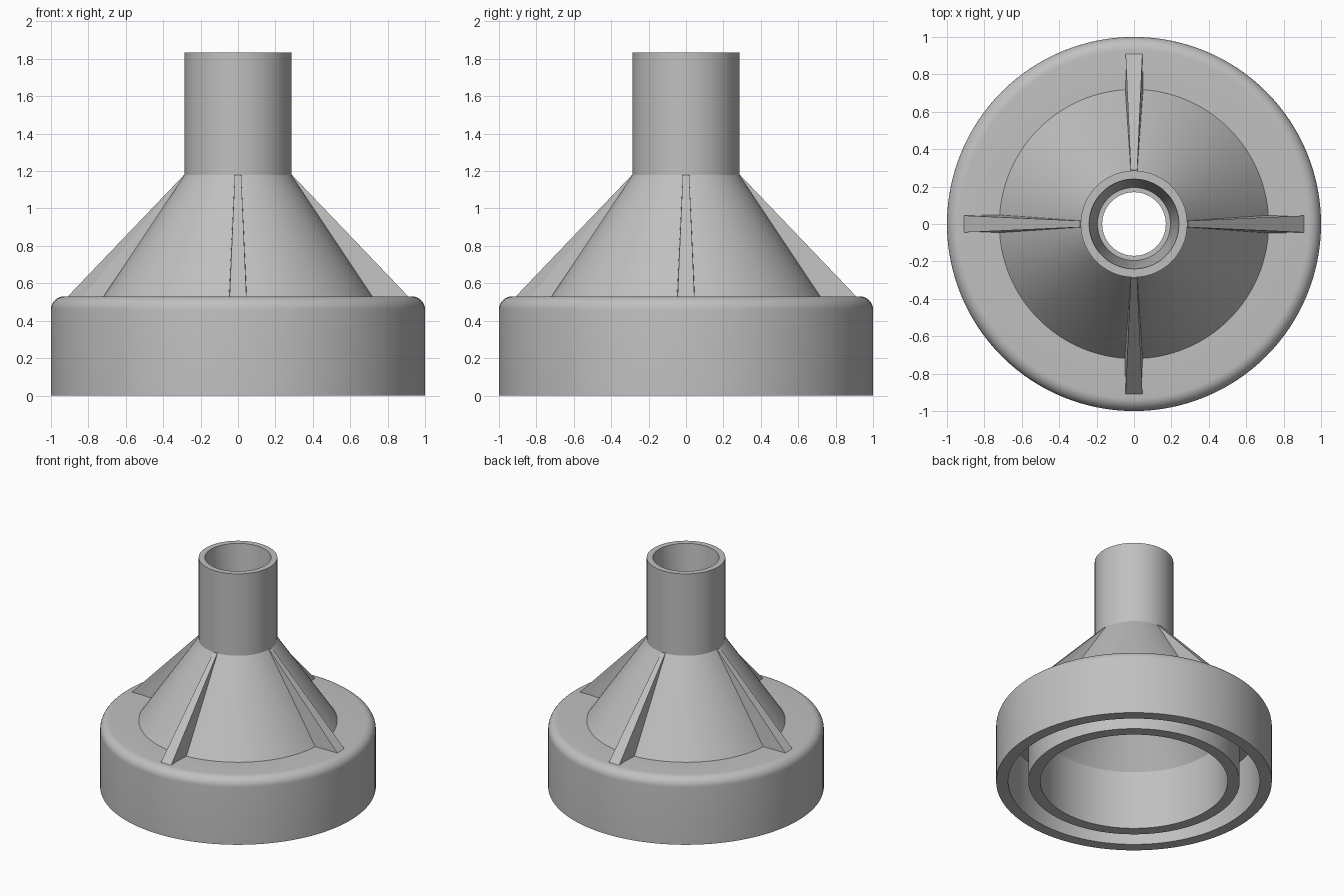
import bpy, bmesh, math
from mathutils import Matrix

cube = bpy.data.objects.get("Cube")
if cube:
    bpy.data.objects.remove(cube, do_unlink=True)

grey = bpy.data.materials.new("light grey plastic")
grey.use_nodes = True
grey.diffuse_color = (0.53, 0.53, 0.53, 1)
grey.node_tree.nodes["Principled BSDF"].inputs["Base Color"].default_value = (0.53, 0.53, 0.53, 1)


def add_object(name, bm):
    bmesh.ops.recalc_face_normals(bm, faces=bm.faces)
    mesh = bpy.data.meshes.new(name)
    bm.to_mesh(mesh)
    bm.free()
    mesh.materials.append(grey)
    obj = bpy.data.objects.new(name, mesh)
    bpy.context.collection.objects.link(obj)
    return obj


def revolve(name, profile, steps=128):
    """Spin a closed (radius, height) outline around z."""
    bm = bmesh.new()
    verts = [bm.verts.new((r, 0, z)) for r, z in profile]
    edges = [bm.edges.new((a, b)) for a, b in zip(verts, verts[1:] + verts[:1])]
    bmesh.ops.spin(bm, geom=verts + edges, cent=(0, 0, 0), axis=(0, 0, 1),
                   angle=math.tau, steps=steps, use_duplicate=False)
    bmesh.ops.remove_doubles(bm, verts=bm.verts, dist=0.0001)
    obj = add_object(name, bm)
    bpy.ops.object.select_all(action="DESELECT")
    obj.select_set(True)
    bpy.context.view_layer.objects.active = obj
    bpy.ops.object.shade_smooth_by_angle(angle=math.radians(25))
    return obj


# Hollow funnel body: rounded rim, cone, spout, socket, inner ring and groove
BASE_TOP, CONE_TOP, TOP, FILLET = 0.53, 1.18, 1.835, 0.07
rounded_rim = [(1 - FILLET + FILLET * math.cos(a), BASE_TOP - FILLET + FILLET * math.sin(a))
               for a in (math.pi / 2 * i / 8 for i in range(9))]
outside = [(1, 0)] + rounded_rim + [(0.72, BASE_TOP), (0.285, CONE_TOP), (0.285, TOP)]
inside = [(0.24, TOP), (0.195, 1.27), (0.17, 1.27), (0.17, 1.23), (0.68, 0.47), (0.68, 0)]
groove = [(0.767, 0), (0.767, 0.45), (0.913, 0.45), (0.913, 0)]
revolve("funnel_body", outside + inside + groove)

# Four tapering ribs, wide at the base and narrow at the spout
rib_section = [(0.70, 0.055, 0.43), (0.91, 0.045, 0.43), (0.91, 0.045, BASE_TOP),
               (0.288, 0.017, CONE_TOP), (0.265, 0.019, CONE_TOP), (0.68, 0.055, BASE_TOP)]
for i, side in enumerate(("left", "back", "right", "front")):
    bm = bmesh.new()
    sides = [[bm.verts.new((r, s * w, z)) for r, w, z in rib_section] for s in (1, -1)]
    for ring in sides:
        bm.faces.new(ring)
    a, b = sides
    for j in range(len(a)):
        k = (j + 1) % len(a)
        bm.faces.new((a[j], a[k], b[k], b[j]))
    bmesh.ops.triangulate(bm, faces=[f for f in bm.faces if len(f.verts) > 4])
    bm.transform(Matrix.Rotation(i * math.pi / 2, 4, "Z"))
    add_object(side + "_rib", bm)
